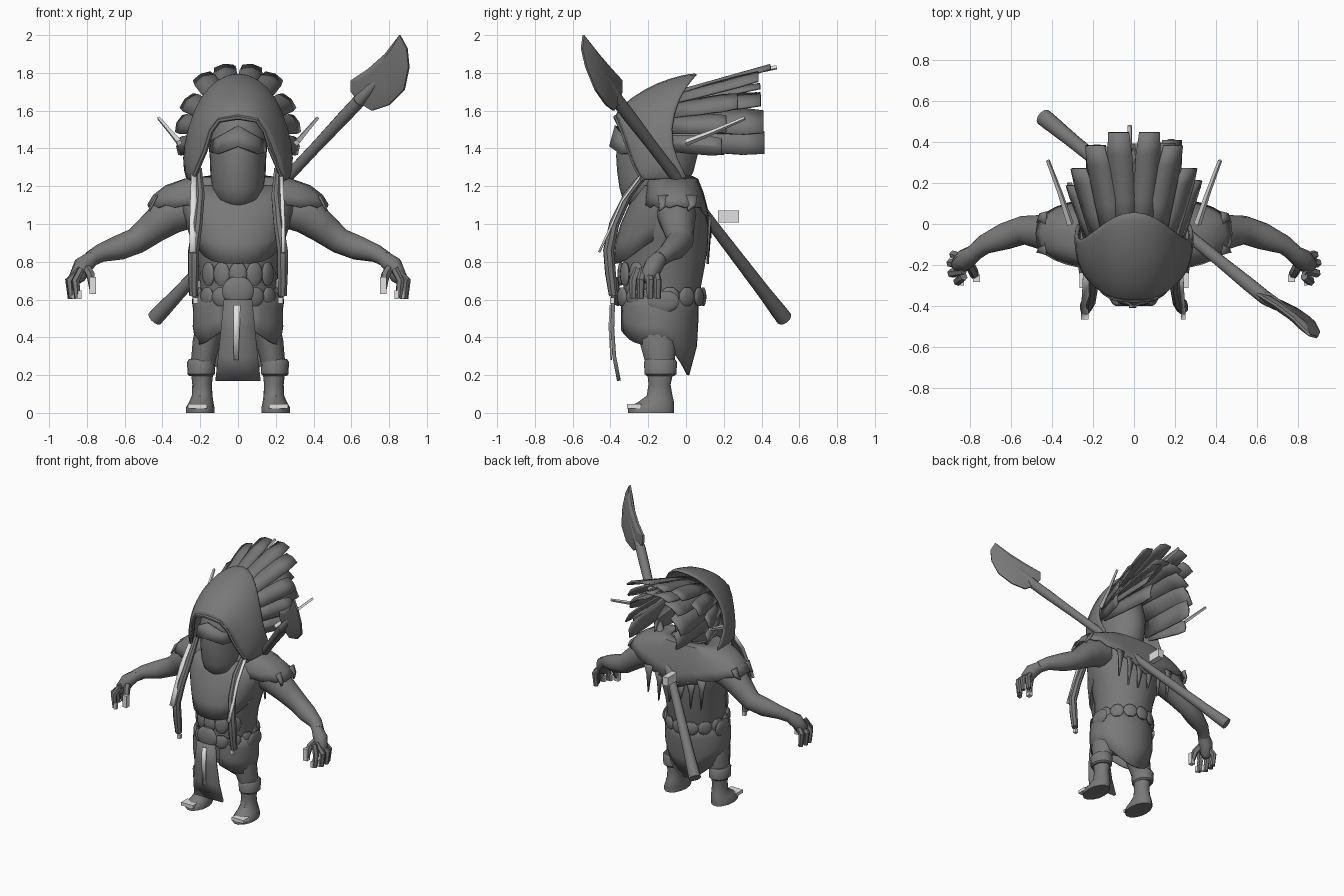
import bpy, bmesh, math, random
from mathutils import Vector as V

random.seed(4)
cube = bpy.data.objects.get("Cube")
if cube:
    bpy.data.objects.remove(cube)


def material(name, value):
    mat = bpy.data.materials.new(name)
    mat.use_nodes = True
    colour = (value, value, value, 1)
    mat.diffuse_color = colour
    mat.node_tree.nodes["Principled BSDF"].inputs["Base Color"].default_value = colour
    return mat


DARK = material("dark grey", 0.19)
LIGHT = material("pale grey", 0.75)


def surface(name, rows, mat=DARK, closed=False, thick=0, sub=0, angle=40):
    """Skin a list of equal point rows; closed rows are capped, open ones thickened."""
    bm = bmesh.new()
    grid = [[bm.verts.new(p) for p in row] for row in rows]
    count = len(rows[0])
    for a, b in zip(grid, grid[1:]):
        for i in range(count if closed else count - 1):
            j = (i + 1) % count
            bm.faces.new((a[i], a[j], b[j], b[i]))
    if closed and not thick:
        bm.faces.new(grid[0])
        bm.faces.new(grid[-1])
    bmesh.ops.recalc_face_normals(bm, faces=bm.faces)
    mesh = bpy.data.meshes.new(name)
    bm.to_mesh(mesh)
    bm.free()
    obj = bpy.data.objects.new(name, mesh)
    bpy.context.collection.objects.link(obj)
    mesh.materials.append(mat)
    if thick:
        mod = obj.modifiers.new("thickness", "SOLIDIFY")
        mod.thickness, mod.offset = thick, 0
    if sub:
        obj.modifiers.new("smooth", "SUBSURF").levels = sub
        obj.modifiers["smooth"].render_levels = sub
    bpy.ops.object.select_all(action="DESELECT")
    obj.select_set(True)
    bpy.context.view_layer.objects.active = obj
    bpy.ops.object.shade_smooth_by_angle(angle=math.radians(angle))
    return obj


def oval(z, rx, front, back, cx=0, n=24, power=1):
    """Horizontal ring running from y = front to y = back."""
    cy, ry, pts = (front + back) / 2, (back - front) / 2, []
    for i in range(n):
        c, s = math.cos(math.tau * i / n), math.sin(math.tau * i / n)
        pts.append(V((cx + rx * math.copysign(abs(c) ** power, c),
                      cy + ry * math.copysign(abs(s) ** power, s), z)))
    return pts


def tube(name, path, mat=DARK, n=10):
    """Round limb through (x, y, z, radius) points."""
    pts, rows = [V(p[:3]) for p in path], []
    for i, p in enumerate(pts):
        t = (pts[min(i + 1, len(pts) - 1)] - pts[max(i - 1, 0)]).normalized()
        u = t.cross(V((0.3, 1, 0.1))).normalized()
        w = t.cross(u)
        rows.append([p + path[i][3] * (u * math.cos(math.tau * k / n) + w * math.sin(math.tau * k / n))
                     for k in range(n)])
    return surface(name, rows, mat, closed=True)


def ribbon(name, path, across, mat=DARK, thick=0.012, lift=(0, 0, 0)):
    """Flat strip through (x, y, z, width) points."""
    a = V(across).normalized()
    rows = [[V(p[:3]) - a * p[3] / 2, V(p[:3]) + V(lift), V(p[:3]) + a * p[3] / 2] for p in path]
    return surface(name, rows, mat, thick=thick, angle=25)


def box(name, centre, size, mat):
    x, y, z = centre
    rows = [[(x + i * size[0] / 2, y + j * size[1] / 2, z + k * size[2] / 2)
             for i, j in ((-1, -1), (1, -1), (1, 1), (-1, 1))] for k in (-1, 1)]
    return surface(name, rows, mat, closed=True)


def ball(name, centre, size, turn=0):
    rows = []
    for k in range(1, 8):
        h = -math.cos(math.pi * k / 8)
        r = math.sqrt(1 - h * h)
        ring = oval(h * size[2], r * size[0], -r * size[1], r * size[1], n=12)
        rows.append([V((p.x * math.cos(turn) - p.y * math.sin(turn),
                        p.x * math.sin(turn) + p.y * math.cos(turn), p.z)) + V(centre) for p in ring])
    return surface(name, rows, closed=True)


# Torso and the chest bib hanging over it
surface("torso", [oval(*r) for r in (
    (.45, .18, -.3, .02), (.62, .2, -.33, .07), (.78, .21, -.33, .1), (.92, .25, -.34, .12),
    (1.04, .29, -.31, .12), (1.13, .29, -.26, .1), (1.2, .24, -.2, .07), (1.25, .13, -.17, .02))], closed=True)
bib = []
for z, rx, front in ((1.2, .27, -.235), (1.1, .3, -.295), (1, .29, -.34), (.9, .265, -.37), (.79, .24, -.38)):
    row = []
    for i in range(17):
        a = math.radians(-95 + 190 * i / 16)
        x = rx * math.sin(a)
        drop = .14 * (1.2 - z) / .41 * abs(math.sin(a)) ** 4
        row.append((x, -.1 + (front + .1) * math.cos(a), z + drop))
    bib.append(row)
surface("chest_bib", bib, thick=.012)

# Shoulder mantle with a slightly ragged hem
mantle = []
for t, z, rx, front, back in ((0, 1.25, .15, -.19, .03), (0, 1.235, .28, -.2, .06),
                              (.3, 1.2, .38, -.21, .09), (.7, 1.15, .445, -.22, .115), (1, 1.1, .475, -.225, .13)):
    row = oval(z, rx, front, back, n=36, power=.8)
    for i, p in enumerate(row):
        if p.y > 0:
            p.z -= t * .16 * max(0, 1 - abs(p.x) / .42)
        p.z -= t * (.014 if i % 2 else 0)
    mantle.append(row)
surface("shoulder_mantle", mantle, closed=True, thick=.012)
for i in range(6):
    x = -.22 + .09 * i
    top, low = .96 + .35 * abs(x), random.uniform(.78, .9)
    ribbon("back_tatter", [(x, .125, top, .07), (x, .122, top - .07, .035), (x + .01, .115, low, .004)], (1, .1, 0))

# Head, visor and hood
surface("head", [oval(*r) for r in (
    (1.1, .075, -.3, -.12), (1.13, .115, -.335, -.06), (1.19, .14, -.352, 0), (1.28, .147, -.365, .04),
    (1.36, .15, -.37, .06), (1.46, .16, -.36, .06), (1.58, .15, -.32, .03), (1.68, .08, -.24, -.05))], closed=True)
surface("visor", [[(-.145, -.25, 1.38), (-.11, -.345, 1.37), (0, -.4, 1.41), (.11, -.345, 1.37), (.145, -.25, 1.38)],
                  [(-.14, -.24, 1.44), (-.1, -.33, 1.46), (0, -.37, 1.52), (.1, -.33, 1.46), (.14, -.24, 1.44)]],
        thick=.014, angle=20)
heights = (0, .2, .47, .78, .95, 1)
brim = (.24, .21, .17, .14, .1, 0)
dome = (.265, .285, .258, .195, .1, 0)


def arch(blend, y_top, y_low, z_top, tail=0):
    half = [V((b + (d - b) * blend, y_low + (y_top - y_low) * h ** 3 + tail * (1 - h) ** 3,
               1.23 + (z_top - 1.23) * h)) for h, b, d in zip(heights, brim, dome)]
    return half + [V((-p.x, p.y, p.z)) for p in reversed(half[:-1])]


surface("hood", [arch(*r) for r in ((0, -.365, -.3, 1.56, .08), (.35, -.37, -.3, 1.59, .08), (.7, -.3, -.25, 1.66, .08),
                                    (1, -.15, -.19, 1.75, .1), (1.03, 0, -.15, 1.79, .14), (1.05, .07, -.13, 1.8, .15))],
        thick=.022, sub=1)
rim = arch(.04, -.372, -.305, 1.565, .08)
tube("hood_rim", [(*p, .013) for p in rim], n=6)

# Fan of broad feathers sweeping back from the hood, inner ones forming a curved wall
fan = ((.075, .43, 1.83, .12), (.19, .37, 1.78, .12), (.27, .26, 1.65, .12), (.31, .2, 1.53, .11), (.31, .2, 1.41, .1),
       (.06, .4, 1.73, .15), (.14, .39, 1.66, .16), (.185, .4, 1.54, .17), (.18, .4, 1.43, .14))
for side in (-1, 1):
    for x, y, z, width in fan:
        out = V((x * side, 0, z - 1.4))
        out.normalize()
        spread = .26 if y < .38 or z > 1.75 else .22
        root = V((out.x * spread * .85, -.1, 1.42 + out.z * spread))
        tip = V((x * side, y + random.uniform(-.02, .02), z))
        path = [(*(root.lerp(tip, t)), width * w) for t, w in ((0, .85), (.4, .95), (.8, 1), (1, .85))]
        ribbon("feather", path, (out.z, 0, -out.x), lift=out * .012)
    tube("side_quill", [(.31 * side, 0, 1.43, .018), (.36 * side, .15, 1.49, .013), (.42 * side, .31, 1.56, .01)], LIGHT, 4)
tube("top_quill", [(-.02, .3, 1.79, .01), (-.02, .48, 1.83, .012)], LIGHT, 4)

# Kilt, open at the front and dipping to a tail behind
kilt = []
for t in (0, .3, .65, 1):
    row = []
    for i in range(31):
        a = math.radians(20 + 320 * i / 30)
        rear = max(0, -math.cos(a))
        x, y = (.215 + .02 * math.sin(t * 3)) * math.sin(a), -.145 - .205 * math.cos(a) - .05 * t ** 4 * rear
        hem = .36 - .16 * rear ** 2 + .1 * max(0, math.cos(a)) ** 4
        row.append((x, y, .64 + (hem - .64) * t))
    kilt.append(row)
surface("kilt", kilt, thick=.014)

# Belt plates, waist shells, buckle and loincloth
for i in range(14):
    a = math.tau * i / 14
    ball("belt_plate", (.21 * math.sin(a), -.135 - .225 * math.cos(a), .615), (.052, .018, .052), a)
for i in range(-2, 3):
    a = i * .45
    ball("waist_shell", (.2 * math.sin(a), -.13 - .215 * math.cos(a), .735), (.048, .018, .065), a)
for side in (-1, 1):
    ball("hip_plate", (.225 * side, -.12, .59), (.018, .085, .06))
ball("buckle", (0, -.375, .645), (.085, .025, .08))
ribbon("loincloth", [(0, -.385, .6, .15), (0, -.39, .45, .18), (0, -.38, .3, .21), (0, -.355, .17, .24)], (1, 0, 0), thick=.02)
ribbon("loincloth_stripe", [(-.005, -.402, .57, .036), (-.008, -.406, .45, .034), (-.01, -.396, .28, .024)],
       (1, 0, 0), LIGHT, .008)

for side in (-1, 1):
    def at(*p):
        return (p[0] * side, *p[1:])

    # Leg, ankle cuff and foot
    surface("leg", [oval(z, rx, front, back, cx * side, 14) for z, rx, front, back, cx in (
        (0, .075, -.31, -.06, .2), (.03, .075, -.31, -.06, .2), (.055, .065, -.26, -.06, .195), (.09, .055, -.21, -.07, .19),
        (.15, .052, -.2, -.08, .19), (.24, .062, -.21, -.06, .19), (.38, .075, -.25, -.05, .165), (.56, .085, -.27, -.04, .12))],
        closed=True)
    surface("ankle_cuff", [oval(z, r, -.135 - r * 1.2, -.135 + r * 1.2, .195 * side, 14) for z, r in (
        (.195, .062), (.205, .072), (.27, .075), (.285, .065))], closed=True)
    box("toe_plate", at(.215, -.275, .035), (.1, .075, .024), LIGHT)

    # Arm, hand and claws
    tube("arm", [at(.25, -.05, 1.08, .1), at(.36, -.05, 1.05, .105), at(.45, -.04, .98, .085), at(.54, -.03, .91, .07),
                 at(.63, -.06, .875, .066), at(.73, -.1, .845, .048), at(.78, -.14, .815, .042)], n=14)
    tube("palm", [at(.76, -.13, .83, .038), at(.82, -.17, .78, .052), at(.85, -.2, .72, .045), at(.86, -.21, .69, .02)])
    for y, x in ((-.28, .85), (-.24, .88), (-.19, .885), (-.15, .87)):
        mid = -.2 + (y + .2) * .7
        tube("finger", [at(.83, mid, .76, .02), at(x + .01, y, .7, .022), at(x, y, .605, .017)], n=6)
    for y, x in ((-.28, .85), (-.24, .88)):
        box("claw", at(x - .012, y - .006, .625), (.018, .028, .045), LIGHT)
    tube("thumb", [at(.81, -.18, .78, .025), at(.78, -.24, .73, .024), at(.77, -.262, .65, .017)], n=6)
    box("thumb_claw", at(.768, -.265, .675), (.034, .036, .09), LIGHT)

    # Shards at the shoulder
    for y in (-.12, .03):
        ribbon("shoulder_shard", [at(.43, y, 1.15, .06), at(.455, y, 1.1, .045), at(.47, y - .02, 1.07, .004)], (0, 1, 0))

    # Wrapped braid with a pale lace, wider on one side
    lace = .02 if side > 0 else .036
    tube("braid", [at(.21, -.2, 1.29, .02), at(.2, -.31, 1.15, .025), at(.215, -.38, 1, .028), at(.235, -.41, .86, .03),
                   at(.235, -.4, .74, .03), at(.235, -.385, .62, .024)], n=8)
    ribbon("braid_lace", [at(.23, -.23, 1.27, lace), at(.235, -.34, 1.12, lace), at(.24, -.41, .96, lace),
                          at(.24, -.46, .85, lace)], (1, 0, 0), LIGHT)
    box("braid_tip", at(.225, -.39, .595), (.025, .025, .03), LIGHT)

# Polearm slung across the back
low, high = V((-.44, .52, .5)), V((.64, -.36, 1.65))
tube("pole", [(*low.lerp(high, t), r) for t, r in ((0, .043), (.03, .042), (.12, .036), (.4, .03), (.8, .03), (.93, .035), (1, .035))], n=12)
tube("blade_socket", [(*high, .035), (.7, -.395, 1.715, .028), (.77, -.435, 1.79, .012)])
outline = ((.6, 1.76), (.69, 1.82), (.78, 1.9), (.857, 2), (.895, 1.93), (.905, 1.83),
           (.88, 1.71), (.8, 1.63), (.71, 1.6), (.645, 1.64), (.6, 1.7))
side_dir = V((.6, .8, 0))


def blade_ring(scale, offset):
    ring = []
    for x, z in outline:
        x, z = .75 + (x - .75) * scale, 1.76 + (z - 1.76) * scale
        ring.append(V((x, -.34 - (x - .6) * (.72 - 1.93 + z), z)) + side_dir * offset)
    return ring


surface("blade", [blade_ring(.7, -.02), blade_ring(1, -.006), blade_ring(1, .006), blade_ring(.7, .02)],
        closed=True, angle=20)
box("sling_block", (-.02, .225, 1.04), (.045, .11, .065), LIGHT)
